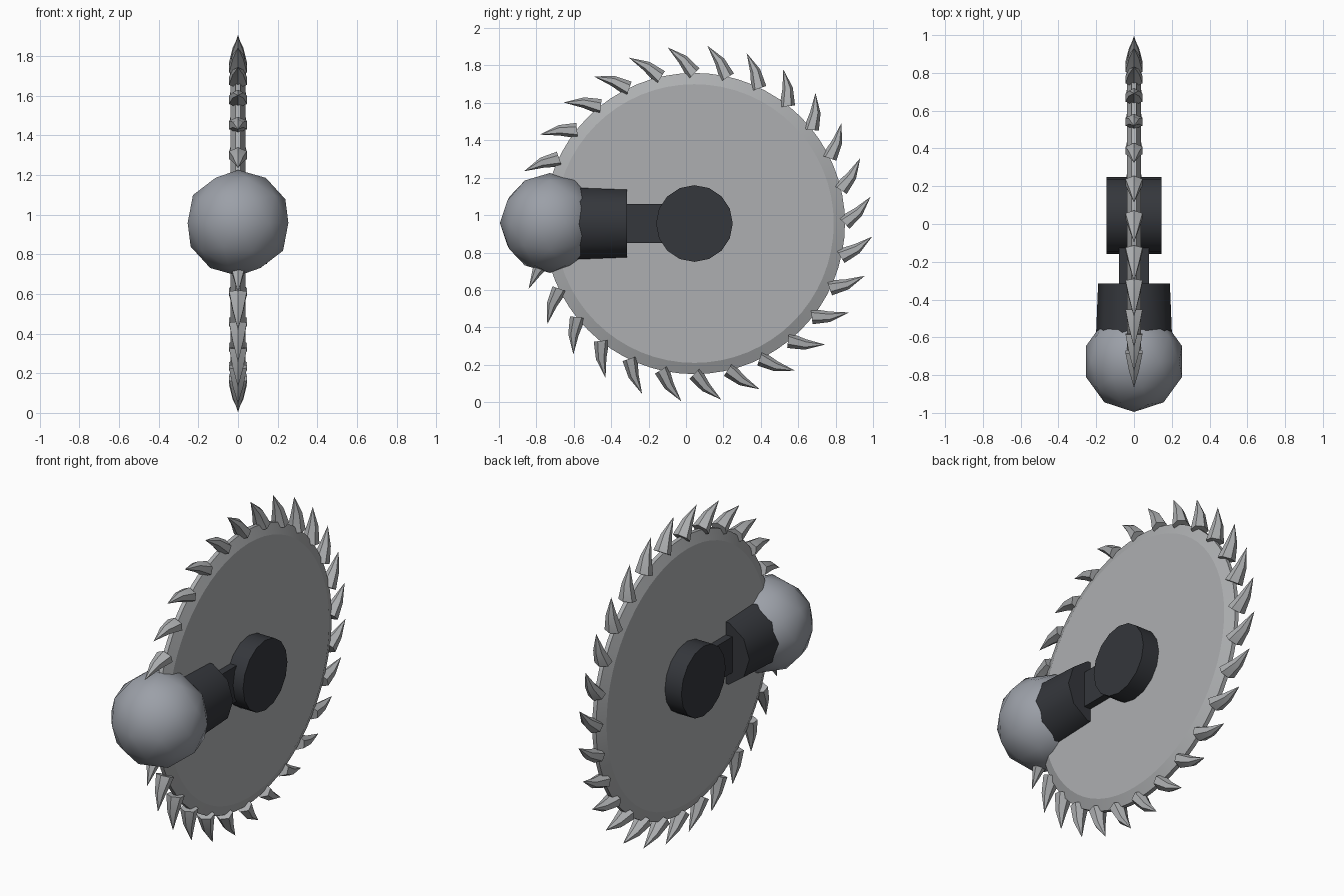
import bpy, bmesh
from math import sin, cos, pi, radians
from mathutils import Vector

if "Cube" in bpy.data.objects:
    bpy.data.objects.remove(bpy.data.objects["Cube"])

CY, CZ = 0.045, 0.955          # blade axle position


def material(name, col):
    m = bpy.data.materials.new(name)
    m.diffuse_color = (*col, 1)
    m.use_nodes = True
    m.node_tree.nodes["Principled BSDF"].inputs["Base Color"].default_value = m.diffuse_color
    return m


STEEL = material("steel", (0.42, 0.43, 0.44))
BALL = material("ball_grey", (0.33, 0.35, 0.39))
DARK = material("dark_metal", (0.035, 0.038, 0.045))


def make(name, rings, mat, angle=30):
    """Loft a closed skin through rings; a one-point ring becomes a tip."""
    bm = bmesh.new()
    vr = [[bm.verts.new(p) for p in r] for r in rings]
    for a, b in zip(vr, vr[1:]):
        n = len(a)
        for i in range(n):
            j = (i + 1) % n
            bm.faces.new((a[i], a[j], b[0]) if len(b) == 1 else (a[i], a[j], b[j], b[i]))
    for r in (vr[0], vr[-1]):
        if len(r) > 1:
            bm.faces.new(r)
    bmesh.ops.recalc_face_normals(bm, faces=bm.faces[:])
    me = bpy.data.meshes.new(name)
    bm.to_mesh(me)
    bm.free()
    ob = bpy.data.objects.new(name, me)
    bpy.context.collection.objects.link(ob)
    me.materials.append(mat)
    finish(ob, angle)
    return ob


def finish(ob, angle):
    bpy.ops.object.select_all(action='DESELECT')
    ob.select_set(True)
    bpy.context.view_layer.objects.active = ob
    bpy.ops.object.shade_smooth_by_angle(angle=radians(angle))


def ring_x(x, r, n):
    return [(x, CY + r * cos(2 * pi * i / n), CZ + r * sin(2 * pi * i / n)) for i in range(n)]


def ring_y(y, r, n):
    return [(r * cos(2 * pi * i / n), y, CZ + r * sin(2 * pi * i / n)) for i in range(n)]


# Saw disc with chamfered rim
make("saw_disc", [ring_x(x, r, 64) for x, r in
                  ((-0.038, 0.745), (-0.012, 0.805), (0.012, 0.805), (0.038, 0.745))], STEEL, 15)

# Raked claw teeth: (distance back from tip, bend, half width, half thickness)
SECTIONS = ((0.2, 0.0, 0.042, 0.045), (0.105, 0.012, 0.028, 0.027))
TEETH, SIDES = 28, 6
for k in range(TEETH):
    a = radians(-4.2) + 2 * pi * k / TEETH
    d = a + radians(36)
    tip = Vector((0, CY + 0.953 * cos(a), CZ + 0.953 * sin(a)))
    along = Vector((0, cos(d), sin(d)))
    out = Vector((0, sin(d), -cos(d)))
    rings = []
    for back, bend, w, t in SECTIONS:
        c = tip - along * back + out * bend
        rings.append([c + out * (w * cos(2 * pi * i / SIDES))
                      + Vector((t * sin(2 * pi * i / SIDES) / 0.866, 0, 0)) for i in range(SIDES)])
    make(f"tooth_{k + 1:02d}", rings + [[tip]], STEEL, 40)

# Axle hub
make("hub", [ring_x(-0.145, 0.205, 16), ring_x(0.145, 0.205, 16)], DARK)

# Flat arm between hub and socket
make("arm", [[(x, y, z) for x, z in ((-0.08, 0.85), (0.08, 0.85), (0.08, 1.06), (-0.08, 1.06))]
             for y in (-0.4, -0.1)], DARK)

# Tapered ten-sided socket
make("socket", [ring_y(-0.66, 0.204, 10), ring_y(-0.315, 0.19, 10)], DARK, 40)

# Ball joint
bpy.ops.mesh.primitive_ico_sphere_add(subdivisions=2, radius=0.267, location=(0, -0.728, 0.958))
ball = bpy.context.object
ball.name = "ball_joint"
ball.data.materials.append(BALL)
finish(ball, 60)
